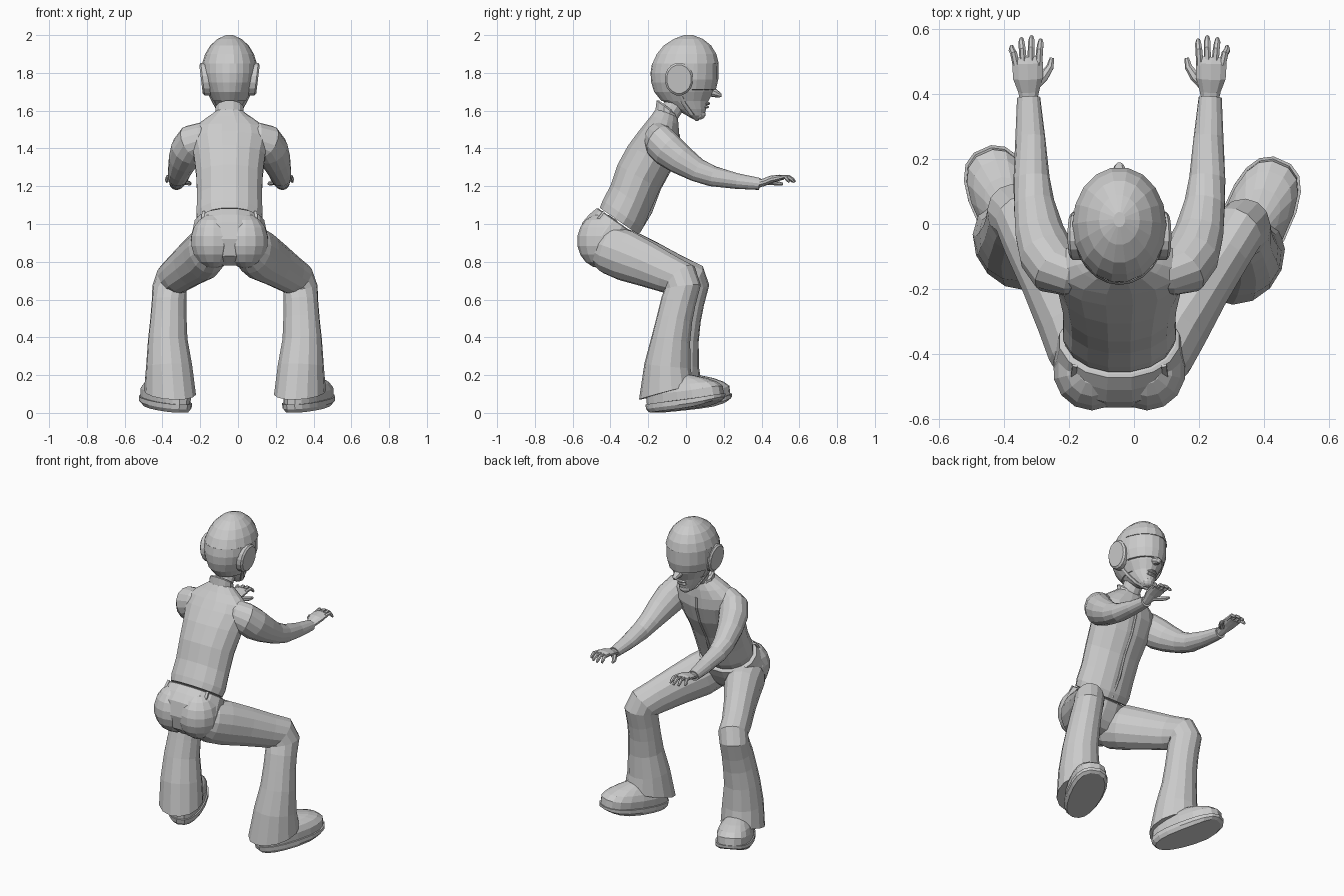
import bpy, bmesh, math
from mathutils import Vector, Matrix

CX = -0.045          # body centre line


def finish(name, bm):
    bmesh.ops.recalc_face_normals(bm, faces=bm.faces[:])
    me = bpy.data.meshes.new(name)
    bm.to_mesh(me)
    bm.free()
    ob = bpy.data.objects.new(name, me)
    bpy.context.collection.objects.link(ob)
    return ob


def skin(name, rings, caps=True, closed=True):
    """Bridge equal-sized point rings into a faceted surface."""
    bm = bmesh.new()
    vs = [[bm.verts.new(p) for p in r] for r in rings]
    n = len(vs[0])
    for a, b in zip(vs, vs[1:]):
        for i in range(n if closed else n - 1):
            j = (i + 1) % n
            bm.faces.new((a[i], a[j], b[j], b[i]))
    if caps:
        bm.faces.new(vs[0])
        bm.faces.new(vs[-1])
    return finish(name, bm)


def tube(name, pts, side=(1, 0, 0), n=14, caps=True):
    """Loft ellipses (x, y, z, half_side, half_depth[, tangent]) along a path."""
    c = [Vector(p[:3]) for p in pts]
    rings = []
    for i, p in enumerate(pts):
        if len(p) > 5:
            t = Vector(p[5]).normalized()
        else:
            t = Vector()
            if i > 0:
                t += (c[i] - c[i - 1]).normalized()
            if i < len(c) - 1:
                t += (c[i + 1] - c[i]).normalized()
            t.normalize()
        u = Vector(side)
        u = (u - t * u.dot(t)).normalized()
        v = t.cross(u)
        rings.append([c[i] + u * p[3] * math.cos(a) + v * p[4] * math.sin(a)
                      for a in (2 * math.pi * (k + .5) / n for k in range(n))])
    return skin(name, rings, caps)


def ball(name, loc, scale, u=14, v=9):
    bm = bmesh.new()
    bmesh.ops.create_uvsphere(bm, u_segments=u, v_segments=v, radius=1)
    m = Matrix.Translation(loc) @ Matrix.Diagonal((*scale, 1))
    bmesh.ops.transform(bm, matrix=m, verts=bm.verts[:])
    return finish(name, bm)


def mx(p, s, k=2 * CX):
    """Mirror a path point (and its tangent) to the left side when s < 0."""
    if s > 0:
        return p
    q = (k - p[0],) + tuple(p[1:5])
    return q + ((-p[5][0], p[5][1], p[5][2]),) if len(p) > 5 else q


# Jacket torso, hem to neck
tilt = (0, .57, .82)
tube("jacket", [
    (CX, -.355, 1.015, .17, .126, tilt), (CX, -.335, 1.05, .178, .132, tilt),
    (CX, -.295, 1.135, .175, .128, tilt), (CX, -.25, 1.25, .178, .132, (0, .5, .87)),
    (CX, -.19, 1.36, .192, .132, (0, .42, .9)), (CX, -.145, 1.45, .212, .116, (0, .34, .94)),
    (CX, -.127, 1.505, .198, .096, (0, .3, .95)), (CX, -.112, 1.55, .135, .078, (0, .3, .95)),
    (CX, -.1, 1.59, .075, .062, (0, .4, .9))], n=16)
tube("jacket_placket", [(CX, -.248, .957, .01, .006), (CX, -.185, 1.062, .01, .006),
                        (CX, -.138, 1.187, .01, .006), (CX, -.072, 1.307, .01, .006),
                        (CX, -.036, 1.41, .01, .006), (CX, -.038, 1.475, .01, .006)], n=6)
tube("collar", [(CX, -.105, 1.555, .08, .07, (0, .5, .86)),
                (CX, -.1, 1.612, .076, .072, (0, .6, .8)),
                (CX, -.098, 1.62, .066, .06, (0, .6, .8))], n=12)
tube("neck", [(CX, -.1, 1.57, .06, .056), (CX, -.06, 1.63, .058, .056),
              (CX, -.02, 1.71, .06, .06)], n=12)

# Trousers seat and belt loops
tube("trouser_seat", [
    (CX, -.357, 1.008, .176, .132, tilt), (CX, -.36, 1.004, .188, .141, tilt),
    (CX, -.39, .965, .196, .152, tilt),
    (CX, -.425, .915, .207, .158, (0, .6, .8)), (CX, -.445, .86, .2, .138, (0, .45, .9)),
    (CX, -.44, .81, .14, .11, (0, .2, 1)), (CX, -.43, .78, .06, .06, (0, 0, 1))], n=16)
for s in (1, -1):
    ball("buttock", (CX + s * .085, -.45, .91), (.122, .127, .145))
    for a in (-.75, .75):
        u = Vector((s * math.cos(a) * .188, 0, 0)) + Vector((0, .82, -.57)) * math.sin(a) * .141
        b = Vector((CX, -.357, 1.01)) + u
        e = Vector((CX, -.387, .967)) + u * 1.03
        tube("belt_loop", [(*b, .011, .008), (*e, .011, .008)], n=4)

# Flared trouser legs
leg = [(.045, -.46, .885, .09, .1), (.08, -.4, .862, .108, .13),
       (.122, -.32, .832, .11, .135), (.2, -.205, .785, .094, .12),
       (.275, -.09, .735, .087, .104), (.312, -.03, .708, .088, .104),
       (.33, -.018, .665, .088, .1, (.1, .1, -1)),
       (.333, -.04, .59, .092, .093), (.336, -.06, .5, .098, .094),
       (.34, -.08, .39, .106, .103), (.333, -.098, .25, .122, .124),
       (.328, -.105, .108, .131, .155, (.03, .25, -.96))]
for s in (1, -1):
    pts = []
    for i, p in enumerate(leg):
        w = min(1, i / 5)
        q = mx(p, s, 2 * CX + .058 * w)
        if s < 0:
            q = (q[0], q[1] + .045 * w) + tuple(q[2:])
        pts.append(q)
    tube("trouser_leg", pts, side=(.85 * s, -.53, 0))


# Shoes: stacked rounded outlines, toes turned out and lifted
def stack(name, levels, mat):
    rings = []
    for z, sx, sy, dy, lift in levels:
        r = []
        for k in range(18):
            a = 2 * math.pi * k / 18
            c, d = math.cos(a), math.sin(a)
            x = math.copysign(abs(c) ** .8, c) * sx * (1 + .12 * d)
            y = math.copysign(abs(d) ** .85, d) * sy + dy
            r.append(mat @ Vector((x, y, z + lift * max(0, d) ** 2)))
        rings.append(r)
    return skin(name, rings)


for s, loc in ((1, (.37, 0, .022)), (-1, (-.38, .035, .022))):
    m = (Matrix.Translation(loc) @ Matrix.Rotation(math.radians(-24 * s), 4, 'Z')
         @ Matrix.Rotation(math.radians(6), 4, 'X'))
    stack("shoe_sole", [(0, .092, .205, 0, .03), (.02, .106, .222, 0, .02),
                        (.045, .106, .225, 0, .012)], m)
    stack("shoe_upper", [(.04, .098, .217, 0, .012), (.09, .1, .215, 0, .01),
                         (.125, .088, .19, -.005, .0), (.15, .068, .15, -.02, 0),
                         (.175, .045, .1, -.05, 0)], m)

# Sleeves, palms and digits
arm = [(.03, -.15, 1.46, .055, .06, (1, .05, 0)), (.1, -.15, 1.455, .074, .083, (.93, .3, -.15)),
       (.15, -.14, 1.435, .084, .094, (.65, .6, -.45)), (.178, -.095, 1.392, .086, .094),
       (.2, -.03, 1.342, .076, .082),
       (.218, .06, 1.285, .064, .063), (.226, .14, 1.253, .056, .055),
       (.23, .27, 1.227, .046, .042), (.235, .39, 1.212, .036, .032)]
palm = [(.235, .375, 1.212, .026, .022), (.235, .41, 1.22, .034, .02),
        (.237, .45, 1.236, .048, .02), (.238, .495, 1.245, .05, .016),
        (.239, .515, 1.245, .042, .011)]
tips = [(.204, .198, .568), (.227, .226, .578), (.25, .257, .572), (.272, .287, .548)]
for s in (1, -1):
    tube("sleeve", [mx(p, s) for p in arm], side=(.65 * s, -.76, 0))
    tube("palm", [mx(p, s) for p in palm], n=10)
    for x0, x1, y1 in tips:
        xm = x0 * .4 + x1 * .6
        tube("finger", [mx(p, s) for p in (
            (x0, .49, 1.245, .012, .012), (xm, .5 + (y1 - .5) * .55, 1.25, .011, .011),
            (x1, y1 - .012, 1.235, .01, .01), (x1, y1, 1.222, .006, .006))], n=7)
    tube("thumb", [mx(p, s) for p in (
        (.215, .43, 1.222, .018, .015), (.188, .455, 1.22, .016, .014),
        (.168, .485, 1.215, .012, .012), (.163, .512, 1.212, .007, .007))], n=7)

# Head profile: (z, back y, front y, half width)
head = [(1.555, .035, .088, .022), (1.575, .0, .1, .045), (1.61, -.06, .11, .066),
        (1.65, -.125, .122, .084), (1.70, -.165, .148, .112), (1.75, -.18, .163, .132),
        (1.80, -.183, .17, .141), (1.85, -.174, .17, .139), (1.90, -.152, .158, .124),
        (1.945, -.115, .13, .097), (1.98, -.06, .085, .058), (1.999, -.01, .037, .018)]


def head_ring(row, off=0, a0=0, a1=2 * math.pi, n=18, closed=True):
    z, b, f, w = row
    d = n if closed else n - 1
    return [Vector((CX + (w + off) * math.cos(a), (b + f) / 2 + ((f - b) / 2 + off) * math.sin(a), z))
            for a in (a0 + (a1 - a0) * k / d for k in range(n))]


skin("head", [head_ring(r, -.002) for r in head[:-1]])
skin("helmet_dome", [head_ring(head[7], -.01), head_ring(head[7], .006)]
     + [head_ring(r, .005) for r in head[8:-1]] + [head_ring((2.0,) + head[-1][1:])])
back = [head_ring(r, o, math.pi * .92, math.pi * 2.08, 15, False)
        for r, o in [(head[3], -.004), (head[3], .004), (head[4], .004), (head[5], .004),
                     (head[6], .005), (head[7], .006)]]
skin("helmet_back", back, caps=False, closed=False)
visor = [head_ring(r, o, .08, math.pi - .08, 11, False)
         for r, o in [((1.71, -.17, .15, .118), -.008), ((1.712, -.17, .152, .119), .006),
                      ((1.765, -.182, .165, .135), .006), ((1.85, -.174, .17, .139), .001)]]
skin("visor", visor, caps=False, closed=False)

# Ear pads and chin strap
for s in (1, -1):
    tube("ear_pad", [(CX + s * x, -.037, z, a, b, (s, 0, -.12)) for x, z, a, b in (
        (.1, 1.767, .074, .088), (.142, 1.767, .076, .088), (.151, 1.767, .066, .077))],
         side=(0, 1, 0), n=16)
    tube("chin_strap", [(CX + s * .114, -.04, 1.7, .012, .006), (CX + s * .08, -.01, 1.635, .012, .006),
                        (CX + s * .05, .03, 1.58, .012, .006), (CX, .06, 1.55, .012, .006)],
         side=(0, 1, 0), n=6)

# Nose, lips and chin
tube("nose", [(CX, .12, 1.705, .03, .03), (CX, .155, 1.692, .024, .022),
              (CX, .178, 1.682, .016, .014), (CX, .188, 1.68, .007, .007)], n=9)
for z, y in ((1.638, .112), (1.62, .106)):
    ball("lip", (CX, y, z), (.034, .016, .009), 10, 6)
ball("chin", (CX, .07, 1.582), (.04, .034, .03), 10, 7)
